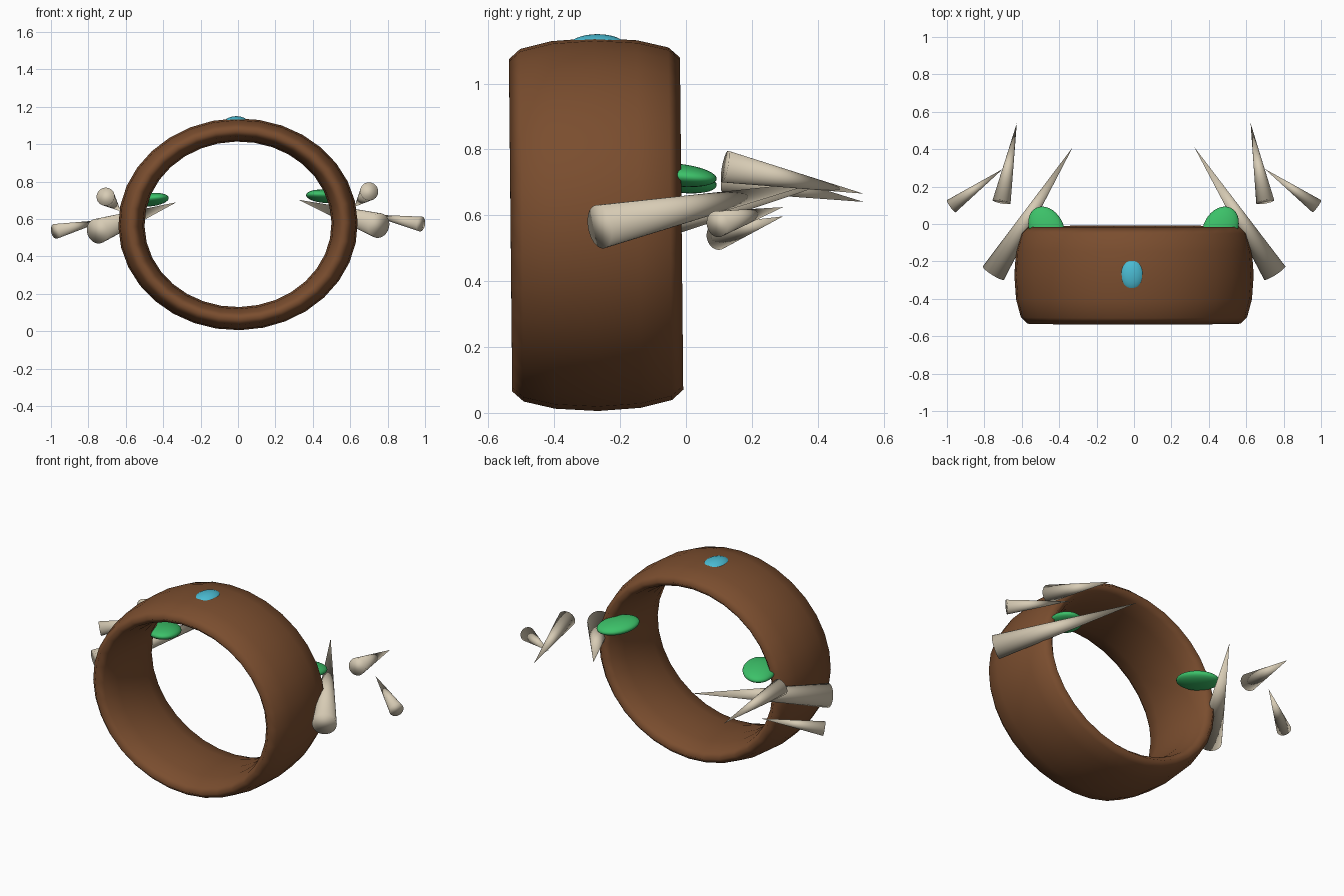
import bpy
from math import pi
from mathutils import Matrix, Vector

if "Cube" in bpy.data.objects:
    bpy.data.objects.remove(bpy.data.objects["Cube"], do_unlink=True)

PIVOT = Vector((0, -0.273, 0.572))
# The whole piece leans very slightly about its centre
LEAN = (Matrix.Translation(PIVOT) @ Matrix.Rotation(-0.02, 4, 'Y')
        @ Matrix.Rotation(0.01, 4, 'X') @ Matrix.Translation(-PIVOT))


def make_material(name, colour):
    mat = bpy.data.materials.new(name)
    mat.use_nodes = True
    mat.diffuse_color = (*colour, 1)
    mat.node_tree.nodes["Principled BSDF"].inputs["Base Color"].default_value = (*colour, 1)
    return mat


BROWN = make_material("brown leather", (0.195, 0.075, 0.028))
BONE = make_material("pale bone", (0.68, 0.6, 0.46))
GREEN = make_material("green leaf", (0.045, 0.53, 0.14))
BLUE = make_material("blue gem", (0.07, 0.5, 0.65))


def finish(name, mat, matrix):
    """Name, place and smooth the newly added primitive."""
    obj = bpy.context.object
    obj.name = name
    obj.data.transform(LEAN @ matrix)
    obj.data.materials.append(mat)
    bpy.ops.object.shade_smooth()
    return obj


def ellipsoid(name, centre, radii, mat, rotation=Matrix()):
    bpy.ops.mesh.primitive_uv_sphere_add(segments=32, ring_count=16, radius=1)
    return finish(name, mat, Matrix.Translation(centre) @ rotation @ Matrix.Diagonal((*radii, 1)))


def spike(name, base, tip, radius):
    base, tip = Vector(base), Vector(tip)
    axis = tip - base
    bpy.ops.mesh.primitive_cone_add(vertices=32, radius1=radius, depth=axis.length)
    turn = axis.to_track_quat('Z', 'Y').to_matrix().to_4x4()
    return finish(name, BONE, Matrix.Translation((base + tip) / 2) @ turn)


# Broad oval band with its axis running front to back
bpy.ops.mesh.primitive_torus_add(major_radius=0.57, minor_radius=0.07,
                                 major_segments=32, minor_segments=12)
finish("band", BROWN, Matrix.Translation(PIVOT) @ Matrix.Diagonal((1, 3.71, 0.885, 1))
       @ Matrix.Rotation(pi / 2, 4, 'X'))

# Gem set into the top of the band
ellipsoid("top_gem", (0, -0.265, 1.11), (0.068, 0.09, 0.04), BLUE)

# Leaves and spikes on both sides
for side, s in (("left", 1), ("right", -1)):
    ellipsoid(side + "_leaf", (0.465 * s, -0.02, 0.71), (0.09, 0.122, 0.034), GREEN,
              Matrix.Rotation(-0.5 * s, 4, 'Z') @ Matrix.Rotation(-0.12, 4, 'X'))
    spike(side + "_large_spike", (0.752 * s, -0.262, 0.55), (0.325 * s, 0.412, 0.69), 0.067)
    spike(side + "_upper_spike", (0.705 * s, 0.12, 0.73), (0.625 * s, 0.54, 0.645), 0.049)
    spike(side + "_outer_spike", (0.977 * s, 0.095, 0.55), (0.70 * s, 0.295, 0.605), 0.04)
